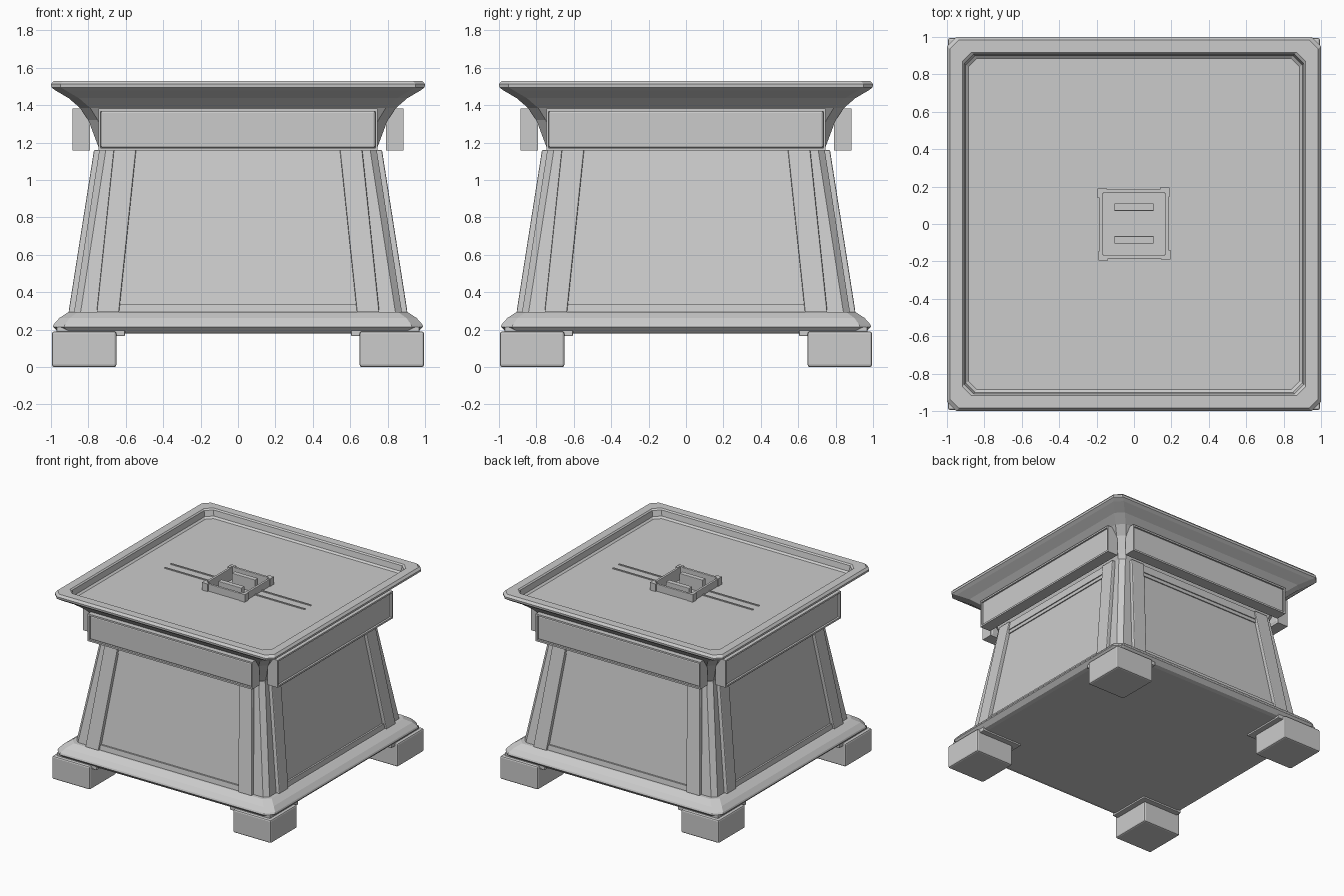
import bpy, bmesh
from math import pi
from mathutils import Matrix

cube = bpy.data.objects.get("Cube")
if cube:
    bpy.data.objects.remove(cube, do_unlink=True)

GREY = (0.6, 0.6, 0.6, 1)
mat = bpy.data.materials.new("plain grey")
mat.use_nodes = True
mat.diffuse_color = GREY
mat.node_tree.nodes["Principled BSDF"].inputs["Base Color"].default_value = GREY


def finish(name, bm, bevel=0.0):
    bmesh.ops.recalc_face_normals(bm, faces=bm.faces)
    mesh = bpy.data.meshes.new(name)
    bm.to_mesh(mesh)
    bm.free()
    mesh.materials.append(mat)
    obj = bpy.data.objects.new(name, mesh)
    bpy.context.collection.objects.link(obj)
    if bevel:
        mod = obj.modifiers.new("soft edges", "BEVEL")
        mod.width = bevel
        mod.segments = 2
        mod.limit_method = "ANGLE"
    return obj


def loft(name, levels, bevel=0.0):
    """Stack of square rings with cut corners: (half width, corner cut, z)."""
    bm = bmesh.new()
    rings = []
    for h, c, z in levels:
        a = h - c
        pts = [(a, -h), (h, -a), (h, a), (a, h), (-a, h), (-h, a), (-h, -a), (-a, -h)]
        rings.append([bm.verts.new((x, y, z)) for x, y in pts])
    for low, high in zip(rings, rings[1:]):
        for i in range(8):
            j = (i + 1) % 8
            bm.faces.new((low[i], low[j], high[j], high[i]))
    bm.faces.new(rings[0][::-1])
    bm.faces.new(rings[-1])
    return finish(name, bm, bevel)


def add_block(bm, bottom, top):
    """Hexahedron between two rectangles (x0, x1, y0, y1, z)."""
    v = []
    for x0, x1, y0, y1, z in (bottom, top):
        v += [bm.verts.new(p) for p in ((x0, y0, z), (x1, y0, z), (x1, y1, z), (x0, y1, z))]
    for f in ((3, 2, 1, 0), (4, 5, 6, 7), (0, 1, 5, 4), (1, 2, 6, 5), (2, 3, 7, 6), (3, 0, 4, 7)):
        bm.faces.new([v[i] for i in f])


def add_box(bm, x0, x1, y0, y1, z0, z1):
    add_block(bm, (x0, x1, y0, y1, z0), (x0, x1, y0, y1, z1))


def four_sides(name, bm, bevel=0.0):
    """Repeat a front part on all four sides."""
    source = bm.copy()
    temp = bpy.data.meshes.new("side")
    source.to_mesh(temp)
    source.free()
    for k in range(1, 4):
        turned = temp.copy()
        turned.transform(Matrix.Rotation(k * pi / 2, 4, "Z"))
        bm.from_mesh(turned)
        bpy.data.meshes.remove(turned)
    bpy.data.meshes.remove(temp)
    return finish(name, bm, bevel)


def face_y(z):
    """Front of the sloping pilasters at a height."""
    return -0.905 + (z - 0.3) * 0.157


def lean(z):
    """Inner edge of the pilasters at a height."""
    return 0.635 - (z - 0.3) * 0.105


def add_sloped(bm, sides, z0, z1, inset, depth):
    """Slab lying on the slope; sides gives x limits at a height."""
    ends = []
    for z in (z0, z1):
        y = face_y(z) + inset
        ends.append((*sides(z), y, y + depth, z))
    add_block(bm, *ends)


# Feet and the pads above them
bm = bmesh.new()
add_box(bm, 0.65, 0.995, -0.995, -0.65, 0, 0.19)
four_sides("feet", bm, 0.012)
bm = bmesh.new()
add_box(bm, 0.605, 0.97, -0.97, -0.605, 0.165, 0.215)
four_sides("foot_pads", bm, 0.005)

# Moulded base
loft("base", [(0.93, 0.06, 0.178), (0.96, 0.06, 0.185), (0.99, 0.06, 0.215), (0.985, 0.06, 0.228),
              (0.955, 0.055, 0.262), (0.905, 0.05, 0.295)])

# Tapered body
loft("body", [(0.877, 0.035, 0.29), (0.742, 0.035, 1.158)])

# Sloping pilasters beside each corner
bm = bmesh.new()
add_sloped(bm, lambda z: (lean(z), lean(z) + 0.12), 0.292, 1.16, 0, 0.06)
add_sloped(bm, lambda z: (-lean(z) - 0.12, -lean(z)), 0.292, 1.16, 0, 0.06)
four_sides("pilasters", bm, 0.007)

# Rails framing the side panels
bm = bmesh.new()
across = lambda z: (-lean(z), lean(z))
add_sloped(bm, across, 0.295, 0.335, 0.016, 0.04)
add_sloped(bm, across, 1.09, 1.158, 0.012, 0.04)
add_sloped(bm, across, 1.06, 1.09, 0.02, 0.03)
four_sides("panel_rails", bm)

# Flared cove, rim and sunken top with a square well
loft("flared_top", [(0.735, 0.04, 1.145), (0.755, 0.045, 1.2), (0.8, 0.05, 1.32), (0.845, 0.055, 1.385),
                    (0.905, 0.055, 1.437), (0.975, 0.055, 1.478), (0.998, 0.05, 1.495),
                    (1.0, 0.05, 1.512), (0.985, 0.05, 1.53), (0.918, 0.05, 1.53),
                    (0.908, 0.05, 1.52), (0.9, 0.05, 1.475), (0.885, 0.045, 1.462),
                    (0.165, 0.002, 1.462), (0.165, 0.002, 1.42)])

# Hanging frieze plates with thin lips
bm = bmesh.new()
add_box(bm, -0.735, 0.735, -0.875, -0.79, 1.17, 1.37)
four_sides("frieze_plates", bm, 0.012)
bm = bmesh.new()
for z in (1.157, 1.367):
    add_box(bm, -0.747, 0.747, -0.884, -0.79, z, z + 0.014)
for x in (-0.741, 0.741):
    add_box(bm, x - 0.006, x + 0.006, -0.884, -0.79, 1.157, 1.381)
four_sides("frieze_lips", bm)

# Square handle frame, its corner cleats and two grip fins
bm = bmesh.new()
add_box(bm, -0.185, 0.165, -0.185, -0.165, 1.43, 1.52)
four_sides("handle_frame", bm, 0.004)
bm = bmesh.new()
add_box(bm, 0.145, 0.195, -0.19, -0.165, 1.455, 1.525)
add_box(bm, 0.168, 0.195, -0.19, -0.14, 1.455, 1.524)
four_sides("handle_corners", bm)
bm = bmesh.new()
for y in (-0.085, 0.09):
    add_box(bm, -0.105, 0.105, y - 0.02, y + 0.02, 1.41, 1.522)
finish("grip_fins", bm, 0.003)

# Thin ridges running across the top
bm = bmesh.new()
for y in (-0.038, 0.044):
    for x0, x1 in ((-0.64, -0.18), (0.18, 0.635)):
        add_box(bm, x0, x1, y - 0.005, y + 0.005, 1.455, 1.47)
finish("top_ridges", bm)
